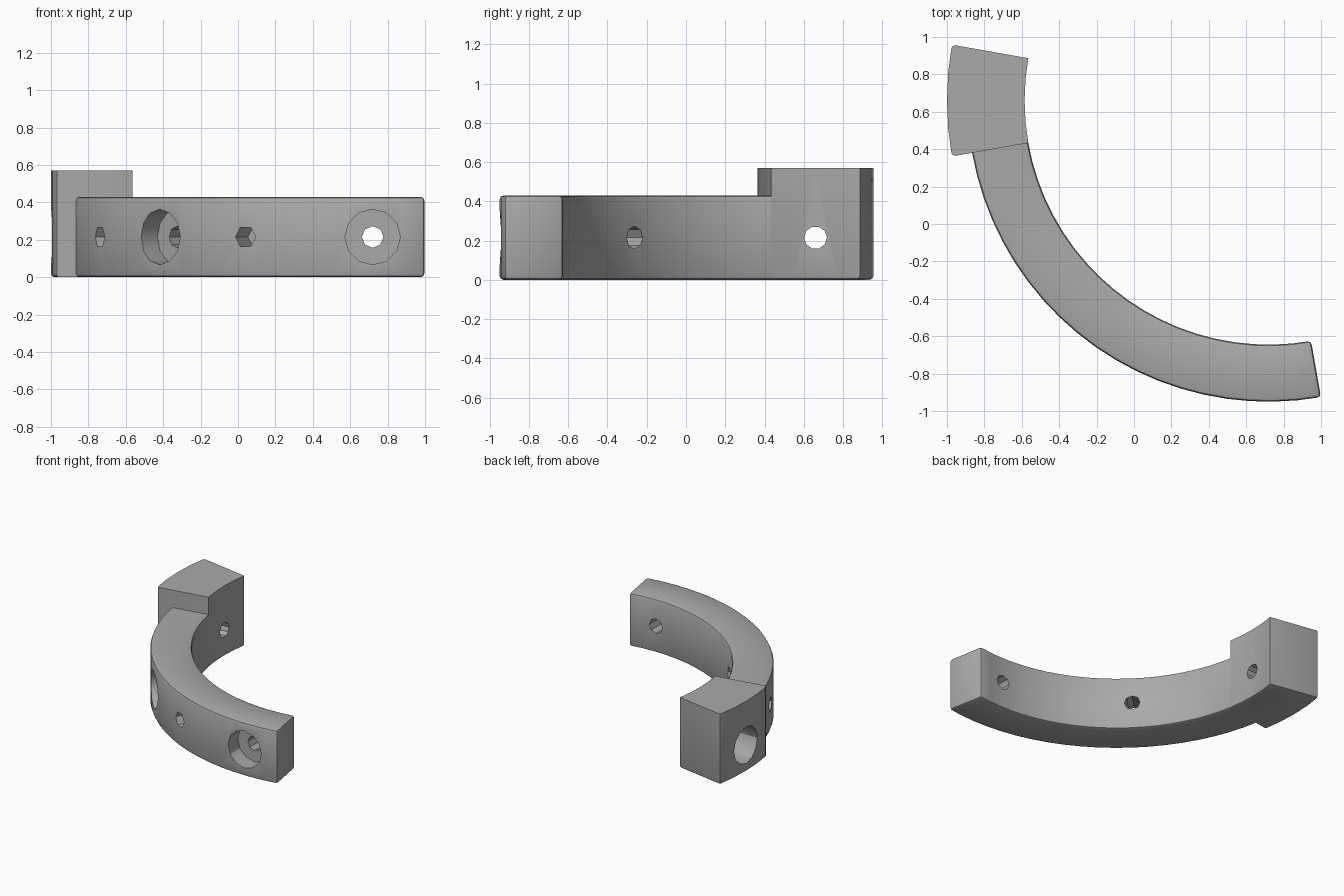
import bpy, bmesh, math
from mathutils import Vector, Matrix

cube = bpy.data.objects.get("Cube")
if cube:
    bpy.data.objects.remove(cube)

CENTRE = Vector((0.72, 0.66, 0))
INNER, OUTER, BLOCK_OUTER = 1.305, 1.61, 1.72
BAR_TOP, BLOCK_TOP, HOLE_Z = 0.43, 0.57, 0.215
START, JOINT, END = 170, 190, 280

grey = bpy.data.materials.new("light_grey")
grey.use_nodes = True
COLOUR = (0.4, 0.4, 0.4, 1)
grey.diffuse_color = COLOUR
grey.node_tree.nodes["Principled BSDF"].inputs["Base Color"].default_value = COLOUR


def polar(deg, radius, z=0.0):
    a = math.radians(deg)
    return CENTRE + Vector((math.cos(a) * radius, math.sin(a) * radius, z))


def make_object(name, bm):
    bmesh.ops.recalc_face_normals(bm, faces=bm.faces)
    mesh = bpy.data.meshes.new(name)
    bm.to_mesh(mesh)
    bm.free()
    mesh.materials.append(grey)
    obj = bpy.data.objects.new(name, mesh)
    bpy.context.collection.objects.link(obj)
    return obj


def arc_solid(name, first, last, steps, outer, top, keep_edge):
    """Sweep a rectangle around the centre, then round the chosen sharp edges."""
    bm = bmesh.new()
    rings = []
    for i in range(steps + 1):
        deg = first + (last - first) * i / steps
        rings.append([bm.verts.new(polar(deg, r, z)) for r, z in
                      ((INNER, 0), (outer, 0), (outer, top), (INNER, top))])
    for a, b in zip(rings, rings[1:]):
        for k in range(4):
            n = (k + 1) % 4
            bm.faces.new((a[k], a[n], b[n], b[k]))
    bm.faces.new(rings[0])
    bm.faces.new(rings[-1])
    bmesh.ops.recalc_face_normals(bm, faces=bm.faces)
    edges = [e for e in bm.edges if e.calc_face_angle(0) > 0.6 and keep_edge(e)]
    bmesh.ops.bevel(bm, geom=edges, offset=0.02, segments=2, profile=0.5,
                    affect='EDGES')
    return make_object(name, bm)


def drill(target, name, deg, radius, r_from, r_to, sides):
    """Cut a radial hole between two distances from the centre."""
    bm = bmesh.new()
    turn = Matrix.Rotation(math.radians(deg), 4, 'Z') @ Matrix.Rotation(math.pi / 2, 4, 'Y')
    place = Matrix.Translation(polar(deg, (r_from + r_to) / 2, HOLE_Z)) @ turn
    bmesh.ops.create_cone(bm, cap_ends=True, segments=sides, radius1=radius,
                          radius2=radius, depth=r_to - r_from, matrix=place)
    cutter = make_object(name, bm)
    cutter.hide_render = True
    cutter.hide_viewport = True
    mod = target.modifiers.new(name, 'BOOLEAN')
    mod.operation = 'DIFFERENCE'
    mod.solver = 'EXACT'
    mod.object = cutter
    return cutter


def finish(obj, cutters):
    """Apply the cuts, remove the cutters and smooth the curved walls."""
    bpy.context.view_layer.update()
    graph = bpy.context.evaluated_depsgraph_get()
    mesh = bpy.data.meshes.new_from_object(obj.evaluated_get(graph))
    obj.modifiers.clear()
    obj.data = mesh
    for c in cutters:
        bpy.data.objects.remove(c)
    bpy.ops.object.select_all(action='DESELECT')
    obj.select_set(True)
    bpy.context.view_layer.objects.active = obj
    bpy.ops.object.shade_smooth_by_angle(angle=math.radians(30))


def at_joint(edge):
    return all((v.co.xy - polar(JOINT, INNER).xy).length < 0.001 or
               (v.co.xy - polar(JOINT, OUTER).xy).length < 0.001 for v in edge.verts)


def block_edge(edge):
    zs = [v.co.z for v in edge.verts]
    radii = [(v.co.xy - CENTRE.xy).length for v in edge.verts]
    a, b = edge.verts
    if min(zs) > 0.1:
        return False
    if max(zs) > 0.1:                      # upright corners: outer side only
        return min(radii) > OUTER
    radial = max(radii) - min(radii) > 0.1
    return not radial or a.co.y > CENTRE.y  # leave the joint end square


# Curved bar
bar = arc_solid("curved_bar", JOINT, END, 20, OUTER, BAR_TOP,
                lambda e: not at_joint(e))
cuts = []
for deg in (225, 270):
    cuts.append(drill(bar, f"bolt_hole_{deg}", deg, 0.058, 1.2, 1.7, 8))
    cuts.append(drill(bar, f"bolt_recess_{deg}", deg, 0.148, 1.48, 1.8, 12))
for deg in (205, 245):
    cuts.append(drill(bar, f"pin_hole_{deg}", deg, 0.06, 1.45, 1.75, 6))
finish(bar, cuts)

# Taller end block
block = arc_solid("end_block", START, JOINT, 4, BLOCK_OUTER, BLOCK_TOP, block_edge)
cuts = [drill(block, "block_bolt_hole", 180, 0.058, 1.2, 1.8, 10),
        drill(block, "block_recess", 180, 0.148, 1.48, 1.9, 12)]
finish(block, cuts)
